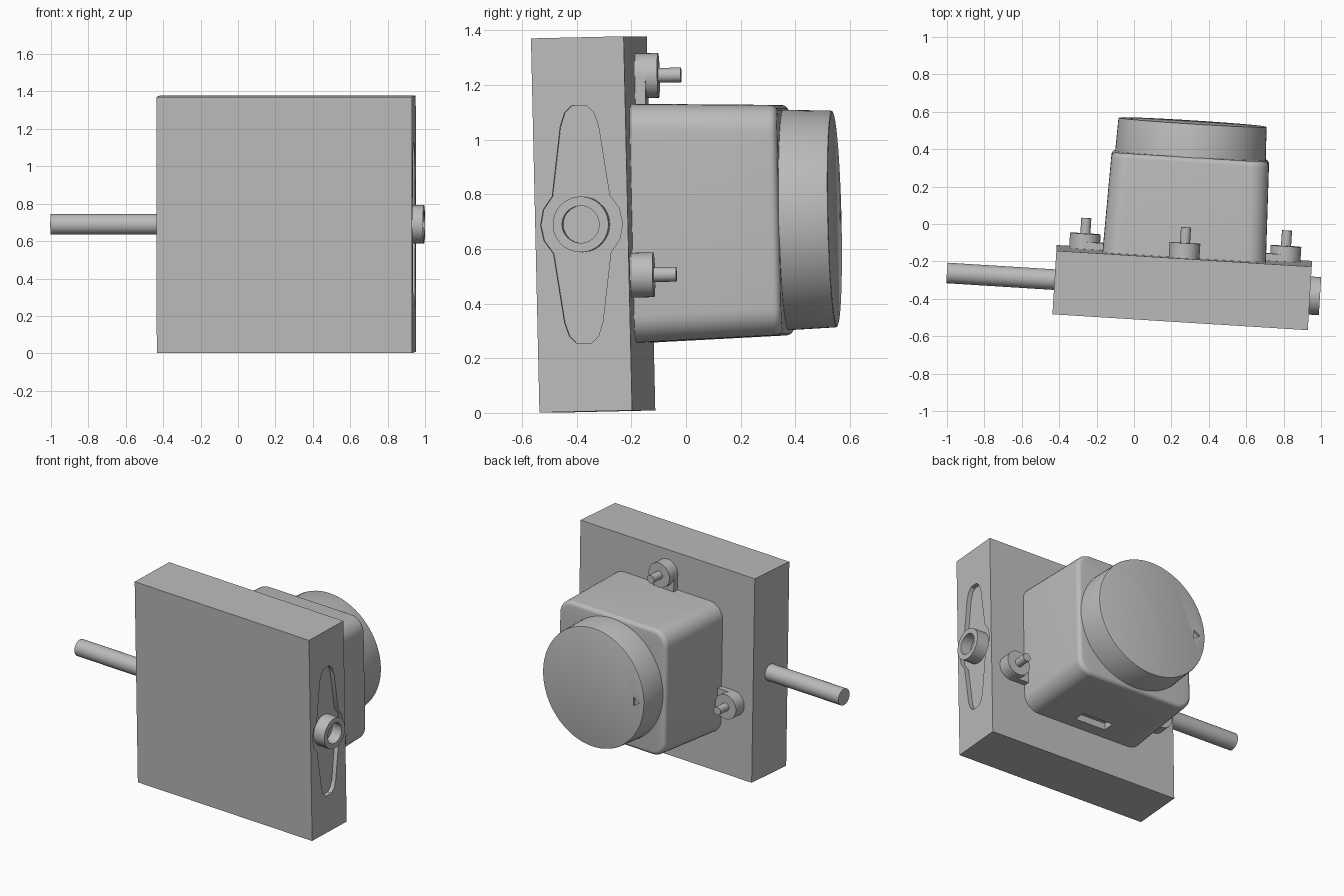
import bpy, bmesh
from math import cos, sin, pi, radians
from mathutils import Matrix

cube = bpy.data.objects.get("Cube")
if cube:
    bpy.data.objects.remove(cube, do_unlink=True)

grey = bpy.data.materials.new("plain grey")
grey.use_nodes = True
colour = (0.5, 0.5, 0.5, 1)
grey.diffuse_color = colour
grey.node_tree.nodes["Principled BSDF"].inputs["Base Color"].default_value = colour

# Whole assembly leans slightly; parts are built square around the plate centre
POSE = (Matrix.Translation((0.258, -0.34, 0.69))
        @ Matrix.Rotation(radians(-3.56), 4, 'Z') @ Matrix.Rotation(radians(1.3), 4, 'X'))
parts = []


def circle(r, n=48, a=0, b=0):
    return [(a + r * cos(2 * pi * i / n), b + r * sin(2 * pi * i / n)) for i in range(n)]


def rect(a0, a1, b0, b1):
    return [(a0, b0), (a1, b0), (a1, b1), (a0, b1)]


def rounded(h, r, steps=8):
    """Square outline of half size h with corner radius r."""
    pts = []
    for k, (sa, sb) in enumerate([(1, 1), (-1, 1), (-1, -1), (1, -1)]):
        for i in range(steps + 1):
            t = (k + i / steps) * pi / 2
            pts.append((sa * (h - r) + r * cos(t), sb * (h - r) + r * sin(t)))
    return pts


def loft(name, sections, axis='Y'):
    """Skin a list of (position, outline) along the axis and cap both ends."""
    bm = bmesh.new()
    rings = []
    for p, outline in sections:
        rings.append([bm.verts.new((a, p, b) if axis == 'Y' else (p, a, b)) for a, b in outline])
    for lo, hi in zip(rings, rings[1:]):
        n = len(lo)
        for i in range(n):
            j = (i + 1) % n
            bm.faces.new((lo[i], lo[j], hi[j], hi[i]))
    bm.faces.new(rings[0])
    bm.faces.new(rings[-1])
    bmesh.ops.recalc_face_normals(bm, faces=bm.faces)
    mesh = bpy.data.meshes.new(name)
    bm.to_mesh(mesh)
    bm.free()
    mesh.materials.append(grey)
    ob = bpy.data.objects.new(name, mesh)
    bpy.context.collection.objects.link(ob)
    parts.append(ob)
    return ob


def cut(target, cutter):
    """Subtract the cutter from the target, then discard it."""
    cutter.hide_render = True
    mod = target.modifiers.new("cut", 'BOOLEAN')
    mod.operation, mod.solver, mod.object = 'DIFFERENCE', 'EXACT', cutter
    bpy.context.view_layer.update()
    dg = bpy.context.evaluated_depsgraph_get()
    mesh = bpy.data.meshes.new_from_object(target.evaluated_get(dg))
    target.modifiers.clear()
    target.data = mesh
    parts.remove(cutter)
    bpy.data.objects.remove(cutter, do_unlink=True)


# Thick square plate with a lever-shaped pocket in its left side
W, D, H = 0.684, 0.17, 0.685
plate = loft("plate", [(-D, rect(-W, W, -H, H)), (D, rect(-W, W, -H, H))])
quarter = [(0.15, 0), (0.139, 0.057), (0.105, 0.105), (0.07, 0.36), (0.053, 0.41), (0.027, 0.435)]
upper = quarter + [(-a, b) for a, b in reversed(quarter)]
lever = upper + [(-a, -b) for a, b in upper[1:-1]]
cut(plate, loft("pocket_cutter", [(W - 0.03, lever), (W + 0.1, lever)], 'X'))

# Hollow hub in the pocket and shaft on the opposite side
loft("hub", [(0.62, circle(0.102)), (0.738, circle(0.102)),
             (0.738, circle(0.068)), (0.665, circle(0.068))], 'X')
loft("shaft", [(-1.261, circle(0.055, 32)), (-0.65, circle(0.055, 32))], 'X')

# Tapered housing with rounded corners and a filleted rear edge
fillet = 0.028
sections = [(0.15, rounded(0.438, 0.1)), (0.707 - fillet, rounded(0.422, 0.1))]
for i in range(1, 6):
    t = i / 5 * pi / 2
    s = fillet * (1 - cos(t))
    sections.append((0.707 - fillet + fillet * sin(t), rounded(0.422 - s, 0.1 - s)))
housing = loft("housing", sections)
slot = rect(-0.11, 0.11, -0.5, -0.39)
cut(housing, loft("slot_cutter", [(0.245, slot), (0.32, slot)]))

# Round knob with a small pointer notch near its rim
knob = loft("knob", [(0.69, circle(0.404, 96)), (0.879, circle(0.397, 96)),
                     (0.885, circle(0.395, 96)), (0.887, circle(0.389, 96))])
notch = [(-0.315, 0.03), (-0.315, -0.03), (-0.36, 0)]
cut(knob, loft("notch_cutter", [(0.872, notch), (0.95, notch)]))

# Three mounting lugs, each a disc with a tab to the housing and a pin
for side, a, b, da, db in [("top", 0, 0.54, 0, -1), ("left", 0.54, -0.19, -1, 0),
                           ("right", -0.535, -0.19, 1, 0)]:
    r, reach = 0.082, 0.115
    disc = circle(r, 40, a, b)
    pin = circle(0.027, 24, a, b)
    ends = [(a + s * r * db, b + s * r * da) for s in (-1, 1)]
    tab = ends + [(x + reach * da, y + reach * db) for x, y in reversed(ends)]
    loft(side + "_lug_disc", [(0.16, disc), (0.252, disc)])
    loft(side + "_lug_tab", [(0.16, tab), (0.208, tab)])
    loft(side + "_lug_pin", [(0.24, pin), (0.335, pin)])

# Put everything in its final pose with smooth curved walls
bpy.ops.object.select_all(action='DESELECT')
for ob in parts:
    ob.data.transform(POSE)
    ob.select_set(True)
bpy.context.view_layer.objects.active = plate
bpy.ops.object.shade_smooth_by_angle(angle=radians(30))
